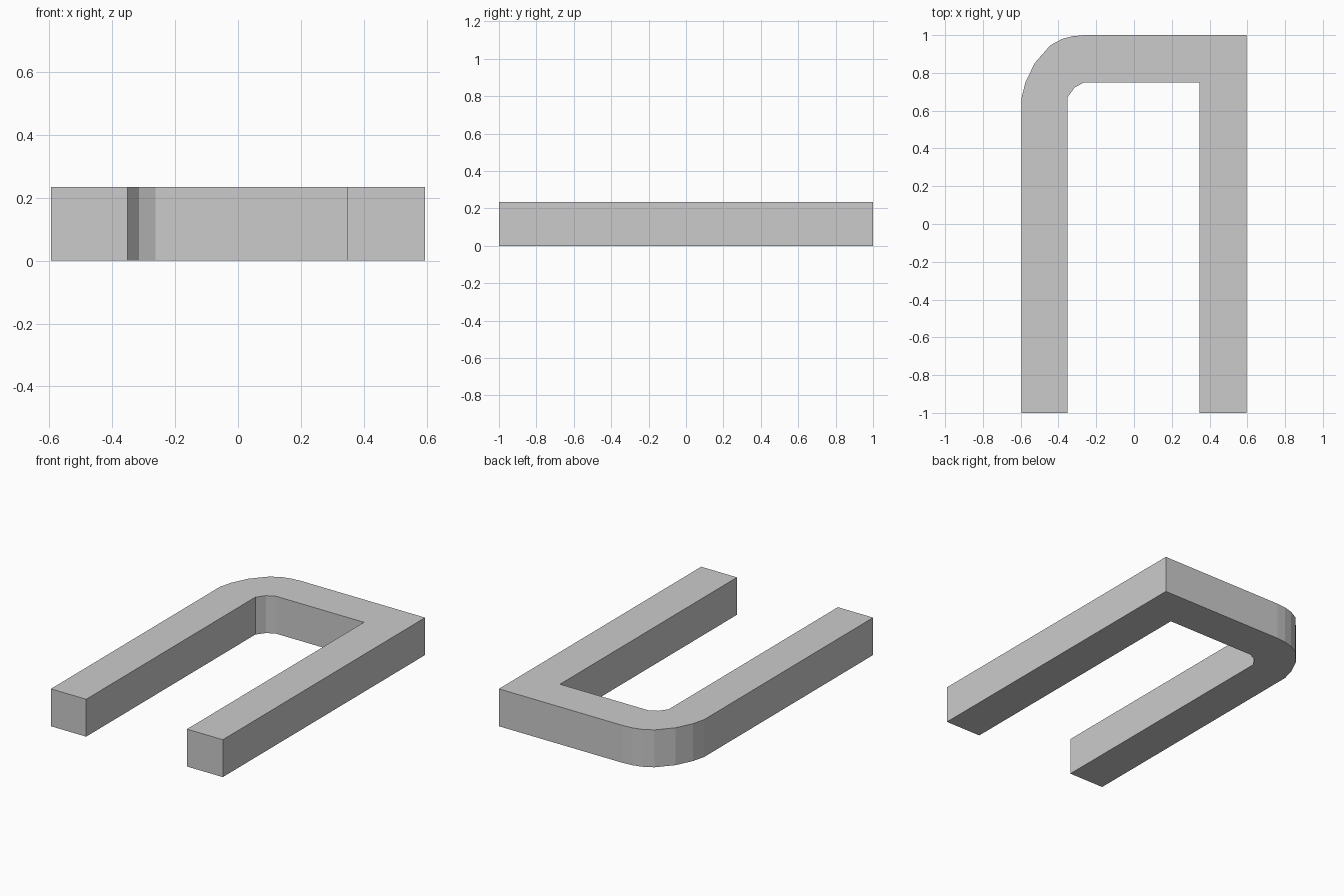
import bpy
import bmesh

if "Cube" in bpy.data.objects:
    bpy.data.objects.remove(bpy.data.objects["Cube"])

HEIGHT = 0.234
HALF_W, INNER_L, INNER_R = 0.595, -0.351, 0.347
INNER_TOP = 0.75

# rounded back-left corner, outside and inside
outer_corner = [(-HALF_W, 0.67), (-0.575, 0.75), (-0.525, 0.853), (-0.443, 0.946),
                (-0.38, 0.98), (-0.325, 0.994), (-0.262, 1.0)]
inner_corner = [(-0.263, INNER_TOP), (-0.314, 0.723), (INNER_L, 0.672)]

# U-shaped outline: two legs joined by a back bar
outline = ([(-HALF_W, -1)] + outer_corner
           + [(HALF_W, 1), (HALF_W, -1), (INNER_R, -1), (INNER_R, INNER_TOP)]
           + inner_corner + [(INNER_L, -1)])

# extrude the outline into a solid
bm = bmesh.new()
base = bm.faces.new([bm.verts.new((x, y, 0)) for x, y in outline])
top = bmesh.ops.extrude_face_region(bm, geom=[base], use_keep_orig=True)
bmesh.ops.translate(bm, vec=(0, 0, HEIGHT),
                    verts=[v for v in top["geom"] if isinstance(v, bmesh.types.BMVert)])
bmesh.ops.recalc_face_normals(bm, faces=bm.faces)

mesh = bpy.data.meshes.new("u_frame")
bm.to_mesh(mesh)
bm.free()
bpy.context.collection.objects.link(bpy.data.objects.new("u_frame", mesh))
